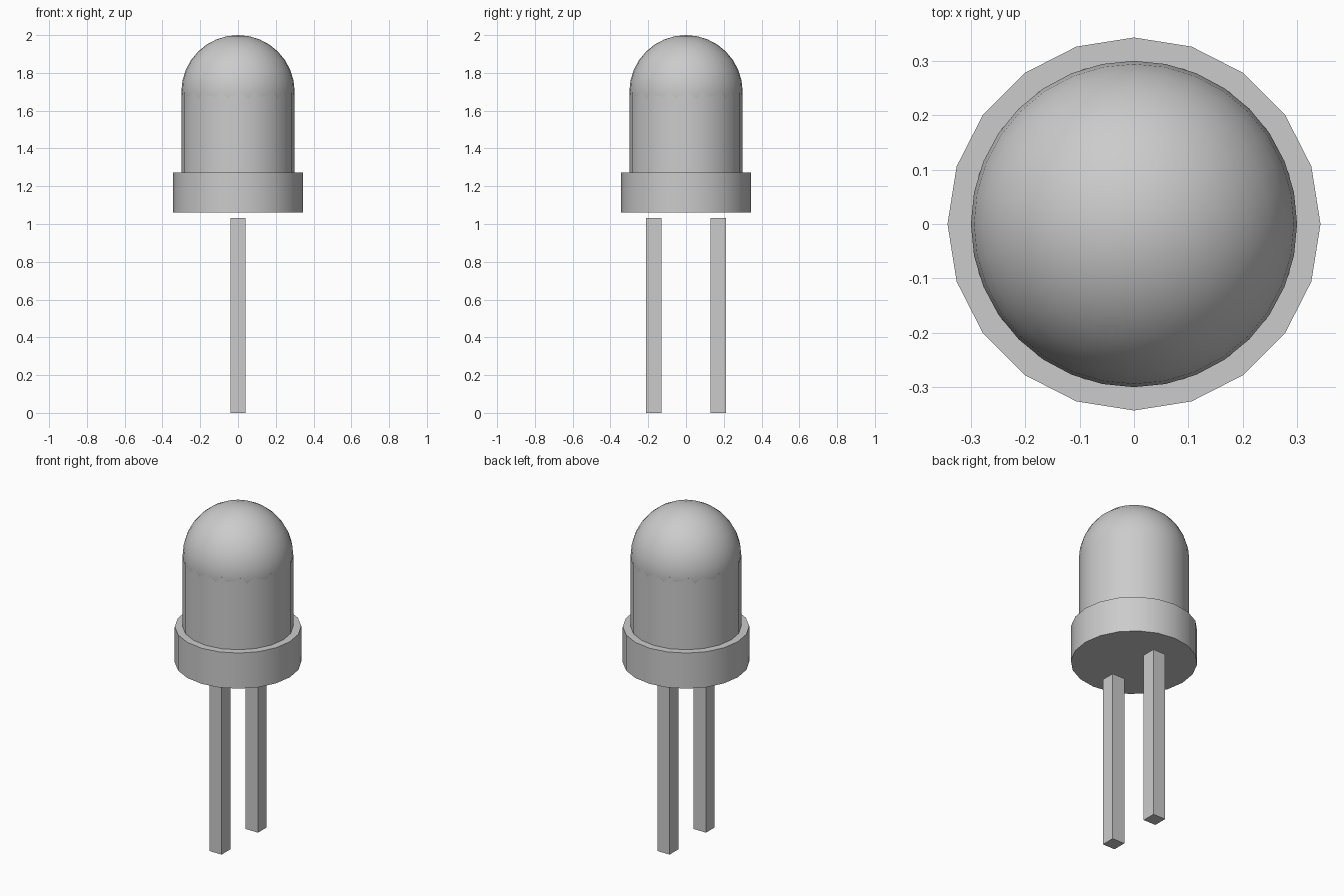
import bpy, math

if "Cube" in bpy.data.objects:
    bpy.data.objects.remove(bpy.data.objects["Cube"])


def finish(name):
    ob = bpy.context.object
    ob.name = name
    bpy.ops.object.transform_apply(location=False, rotation=False, scale=True)
    return ob


def cylinder(name, radius, z0, z1, sides=20):
    bpy.ops.mesh.primitive_cylinder_add(vertices=sides, radius=radius, depth=z1 - z0,
                                        location=(0, 0, (z0 + z1) / 2))
    finish(name)
    bpy.ops.object.shade_smooth_by_angle(angle=math.radians(30))


# Wide rim and lens barrel, both 20-sided
cylinder("base_rim", 0.343, 1.06, 1.273)
cylinder("lens_barrel", 0.3, 1.08, 1.7)

# Rounded lens tip, sunk into the barrel
bpy.ops.mesh.primitive_uv_sphere_add(segments=32, ring_count=16, radius=0.3,
                                     location=(0, 0, 1.7))
finish("lens_dome")
bpy.ops.object.shade_smooth()

# Pair of square wire legs, stopping just short of the rim
for label, y in (("front", -0.172), ("back", 0.172)):
    bpy.ops.mesh.primitive_cube_add(size=1, location=(0, y, 0.516))
    bpy.context.object.scale = (0.082, 0.082, 1.032)
    finish(label + "_leg")
